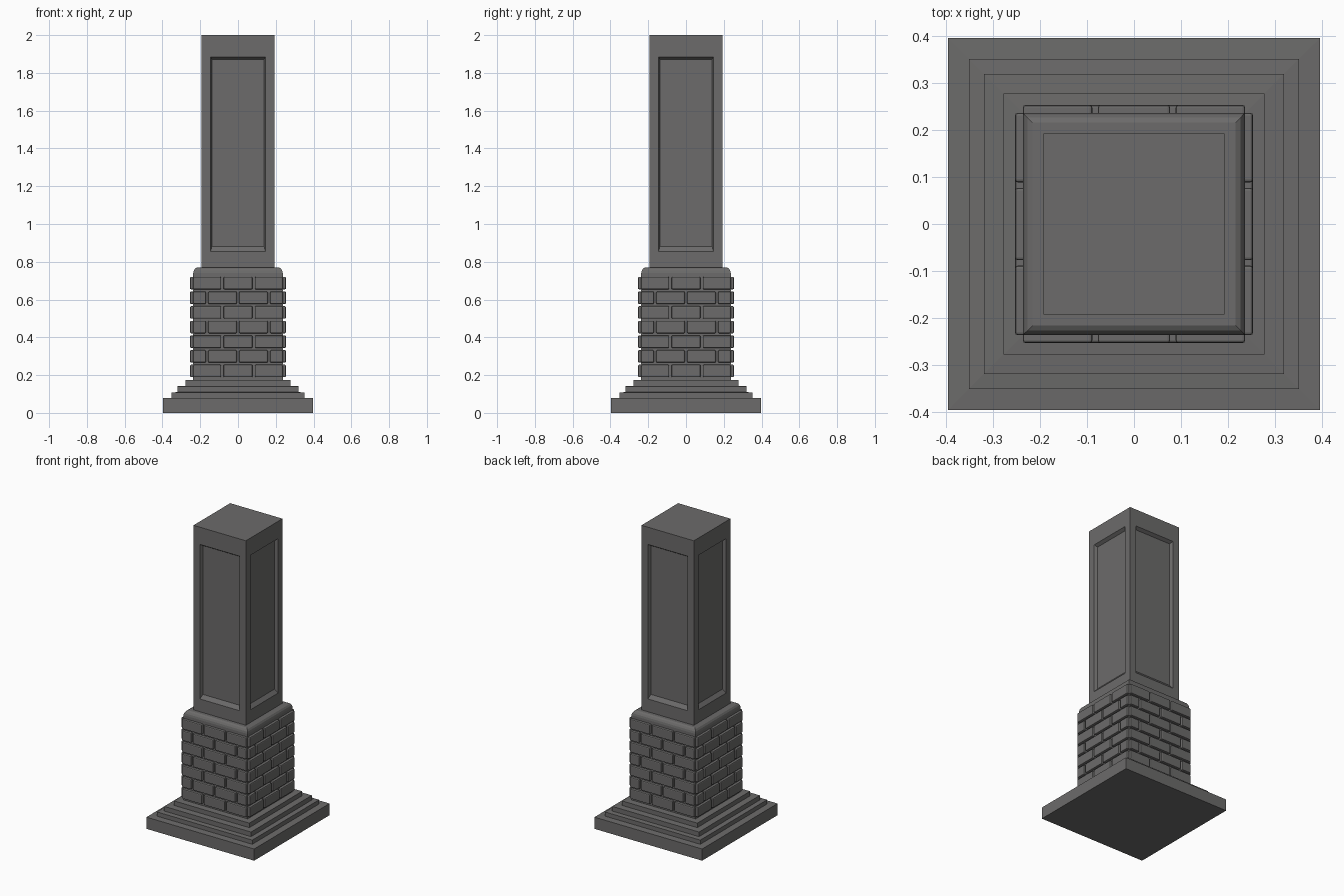
import bpy, bmesh, math
from mathutils import Matrix, Vector

if "Cube" in bpy.data.objects:
    bpy.data.objects.remove(bpy.data.objects["Cube"])

grey = bpy.data.materials.new("dark_grey_stone")
grey.diffuse_color = (0.15, 0.147, 0.145, 1)
grey.use_nodes = True
grey.node_tree.nodes["Principled BSDF"].inputs["Base Color"].default_value = grey.diffuse_color


def finish(name, bm):
    bmesh.ops.remove_doubles(bm, verts=bm.verts, dist=1e-5)
    bmesh.ops.recalc_face_normals(bm, faces=bm.faces)
    me = bpy.data.meshes.new(name)
    bm.to_mesh(me)
    bm.free()
    me.materials.append(grey)
    ob = bpy.data.objects.new(name, me)
    bpy.context.collection.objects.link(ob)
    return ob


def square_loft(name, profile):
    """Square rings of (half width, z), capped at both ends."""
    bm = bmesh.new()
    rings = [[bm.verts.new((sx * h, sy * h, z))
              for sx, sy in ((-1, -1), (1, -1), (1, 1), (-1, 1))] for h, z in profile]
    for a, b in zip(rings, rings[1:]):
        for i in range(4):
            j = (i + 1) % 4
            bm.faces.new((a[i], a[j], b[j], b[i]))
    bm.faces.new(rings[0][::-1])
    bm.faces.new(rings[-1])
    return finish(name, bm)


# Stepped plinth
square_loft("stepped_base", [(0.397, 0), (0.397, 0.078), (0.352, 0.08), (0.352, 0.108),
                             (0.32, 0.11), (0.32, 0.141), (0.278, 0.143), (0.278, 0.173),
                             (0.235, 0.175)])

# Mortar core with rounded top lip
square_loft("pedestal_core", [(0.237, 0.17), (0.237, 0.74), (0.234, 0.753),
                              (0.227, 0.764), (0.216, 0.77)])

# Bricks: seven staggered courses on each of the four sides
bm = bmesh.new()
HALF, GAP, PITCH, HEIGHT = 0.237, 0.012, 0.0775, 0.066
for side in range(4):
    rot = Matrix.Rotation(side * math.pi / 2, 4, 'Z')
    for row in range(7):
        seams = (-0.083, 0.083) if row % 2 == 0 else (-0.164, 0, 0.164)
        lefts = [-HALF] + [s + GAP / 2 for s in seams]
        rights = [s - GAP / 2 for s in seams] + [HALF]
        z = 0.189 + row * PITCH + HEIGHT / 2
        for x0, x1 in zip(lefts, rights):
            loc = Matrix.Translation(((x0 + x1) / 2, -0.239, z))
            size = Matrix.Diagonal((x1 - x0, 0.03, HEIGHT, 1))
            bmesh.ops.create_cube(bm, size=1, matrix=rot @ loc @ size)
bricks = finish("bricks", bm)
bev = bricks.modifiers.new("rounded_edges", 'BEVEL')
bev.width = 0.006
bev.segments = 2

# Shaft with a recessed panel on each side
bm = bmesh.new()
S = 0.193


def rect(rot, hx, y, z0, z1):
    return [bm.verts.new(rot @ Vector(p)) for p in
            ((-hx, y, z0), (hx, y, z0), (hx, y, z1), (-hx, y, z1))]


for side in range(4):
    rot = Matrix.Rotation(side * math.pi / 2, 3, 'Z')
    loops = [rect(rot, S, -S, 0.765, 2.0), rect(rot, 0.146, -S, 0.855, 1.885),
             rect(rot, 0.138, -S + 0.02, 0.88, 1.872)]
    for a, b in zip(loops, loops[1:]):
        for i in range(4):
            j = (i + 1) % 4
            bm.faces.new((a[i], a[j], b[j], b[i]))
    bm.faces.new(loops[-1])
for z in (0.765, 2.0):
    bm.faces.new([bm.verts.new((x * S, y * S, z))
                  for x, y in ((-1, -1), (1, -1), (1, 1), (-1, 1))])
finish("panelled_shaft", bm)
